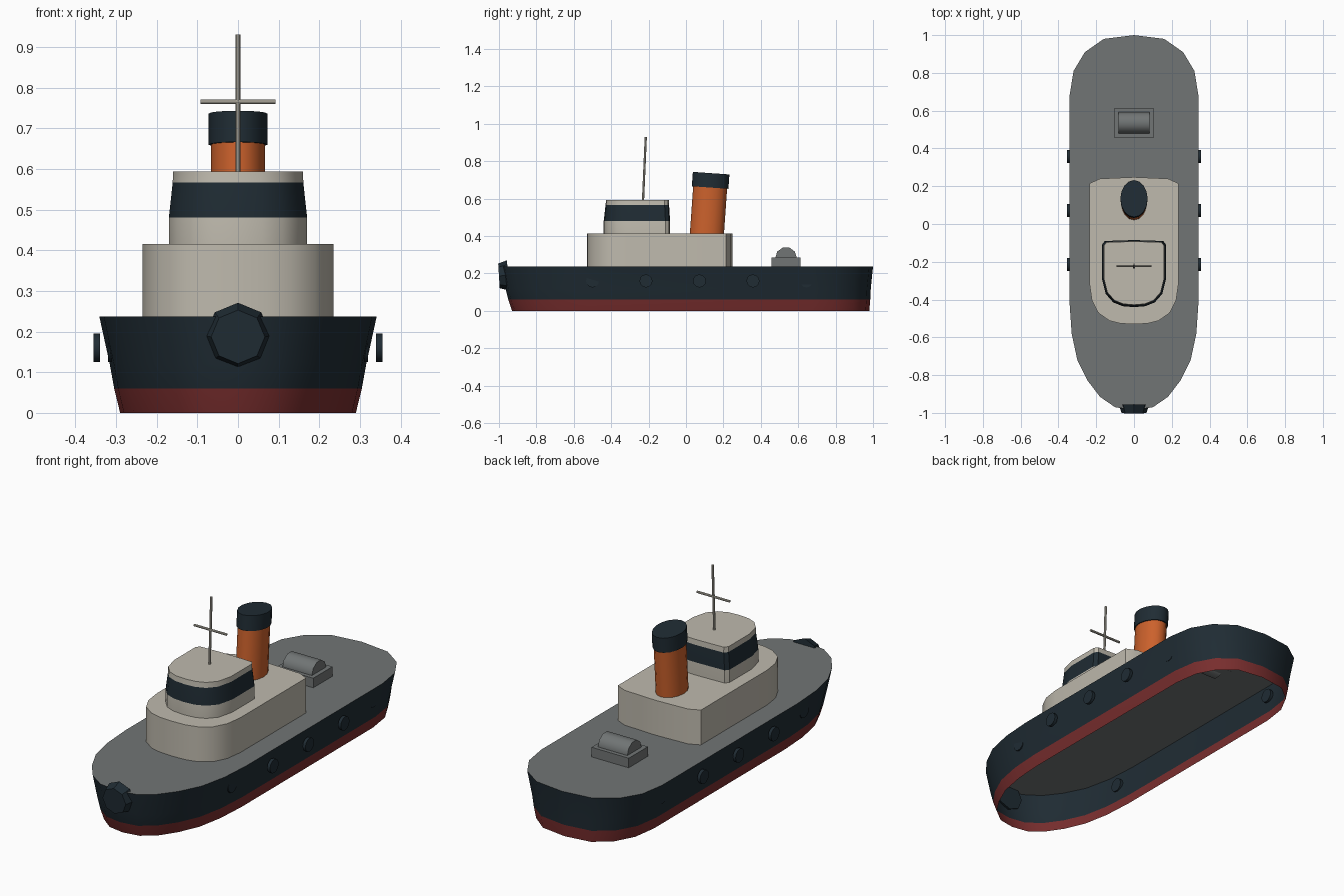
import bpy, bmesh, math
from mathutils import Matrix, Vector

cube = bpy.data.objects.get("Cube")
if cube:
    bpy.data.objects.remove(cube, do_unlink=True)


def material(name, r, g, b):
    m = bpy.data.materials.new(name)
    m.use_nodes = True
    m.diffuse_color = (r, g, b, 1)
    m.node_tree.nodes["Principled BSDF"].inputs["Base Color"].default_value = (r, g, b, 1)
    return m


NAVY = material("navy", 0.014, 0.025, 0.034)
RED = material("hull red", 0.19, 0.027, 0.027)
GREY = material("deck grey", 0.165, 0.178, 0.178)
CREAM = material("cream", 0.52, 0.49, 0.42)
ORANGE = material("funnel orange", 0.6, 0.12, 0.025)


def finish(name, bm, mats, smooth=35):
    mesh = bpy.data.meshes.new(name)
    bm.to_mesh(mesh)
    bm.free()
    for m in mats:
        mesh.materials.append(m)
    ob = bpy.data.objects.new(name, mesh)
    bpy.context.collection.objects.link(ob)
    if smooth:
        bpy.ops.object.select_all(action='DESELECT')
        ob.select_set(True)
        bpy.context.view_layer.objects.active = ob
        bpy.ops.object.shade_smooth_by_angle(angle=math.radians(smooth))
    return ob


def mirrored(half):
    """Full outline from its left half, bow to stern."""
    return half + [(-x, y) for x, y in reversed(half) if x > 0]


def loft(name, outline, levels, bands, mats, top):
    """Stack scaled outlines; levels are (z, x scale, y scale, y shift)."""
    bm = bmesh.new()
    rings = [[bm.verts.new((x * sx, y * sy + dy, z)) for x, y in outline]
             for z, sx, sy, dy in levels]
    n = len(outline)
    for low, high, band in zip(rings, rings[1:], bands):
        for i in range(n):
            j = (i + 1) % n
            bm.faces.new((low[i], low[j], high[j], high[i])).material_index = band
    bm.faces.new(rings[-1]).material_index = top
    return finish(name, bm, mats)


def cylinder(name, start, end, r1, r2, sides, mat, spin=0.0, smooth=35):
    start, end = Vector(start), Vector(end)
    axis = end - start
    turn = axis.to_track_quat('Z', 'Y').to_matrix().to_4x4()
    bm = bmesh.new()
    bmesh.ops.create_cone(bm, cap_ends=True, segments=sides, radius1=r1, radius2=r2,
                          depth=axis.length,
                          matrix=Matrix.Translation((start + end) / 2) @ turn
                          @ Matrix.Rotation(spin, 4, 'Z'))
    return finish(name, bm, [mat], smooth)


# Hull, open underneath, with red lower band and flat deck
hull = mirrored([(0, -.985), (.1, -.97), (.18, -.915), (.245, -.83), (.3, -.72),
                 (.33, -.58), (.341, -.42), (.341, .68), (.32, .81), (.26, .91),
                 (.16, .98), (0, 1)])
loft("hull", hull,
     [(0, .85, .962, .018), (.06, .893, .975, .01), (.12, .925, .984, .004), (.237, 1, 1, 0)],
     [0, 1, 1], [RED, NAVY, GREY], 2)

# Deckhouse
house = mirrored([(0, -.53), (.07, -.527), (.13, -.512), (.19, -.47), (.223, -.405),
                  (.235, -.32), (.235, .215), (.18, .24), (0, .248)])
loft("deckhouse", house, [(.237, 1, 1, 0), (.415, 1, 1, 0)], [0], [CREAM], 0)

# Bridge with a dark window band
bridge = mirrored([(0, -.44), (.06, -.435), (.11, -.415), (.15, -.37), (.17, -.29),
                   (.17, -.11), (.155, -.09), (0, -.085)])
loft("bridge", bridge,
     [(.415, 1, 1, 0), (.48, 1, 1, 0), (.566, .945, .957, -.009), (.593, .94, .945, -.012)],
     [0, 1, 0], [CREAM, NAVY], 0)

# Oval funnel, raked back, with a wider dark cap
oval = [(math.cos(a * math.tau / 16), math.sin(a * math.tau / 16)) for a in range(16)]
funnel = loft("funnel", oval,
              [(-.01, .067, .091, 0), (.245, .067, .091, 0), (.245, .072, .098, 0),
               (.322, .072, .098, 0)],
              [0, 1, 1], [ORANGE, NAVY], 1)
funnel.location = (0, .112, .415)
funnel.rotation_euler.x = -math.radians(4)

# Mast and yard
cylinder("mast", (0, -.23, .585), (0, -.215, .93), .006, .006, 8, CREAM)
cylinder("mast_yard", (-.092, -.222, .765), (.092, -.222, .765), .006, .006, 8, CREAM)

# Winch on the after deck
bm = bmesh.new()
bmesh.ops.create_cube(bm, matrix=Matrix.Translation((0, .535, .261))
                      @ Matrix.Diagonal((.21, .155, .05, 1)))
finish("winch_base", bm, [GREY], 0)
cylinder("winch_drum", (-.083, .535, .283), (.083, .535, .283), .058, .058, 10, GREY,
         spin=math.pi / 10, smooth=40)

# Round side ports, set closer in toward the ends
for side, word in ((1, "left"), (-1, "right")):
    for k in range(5):
        y = -.5 + .286 * k
        outer = .32 if k in (0, 4) else .355
        cylinder(f"{word}_port_{k + 1}", (side * (outer - .016), y, .16),
                 (side * outer, y, .16), .035, .035, 12, NAVY)

# Bow fender
cylinder("bow_fender", (0, -.952, .19), (0, -1, .187), .081, .066, 8, NAVY, smooth=0)
